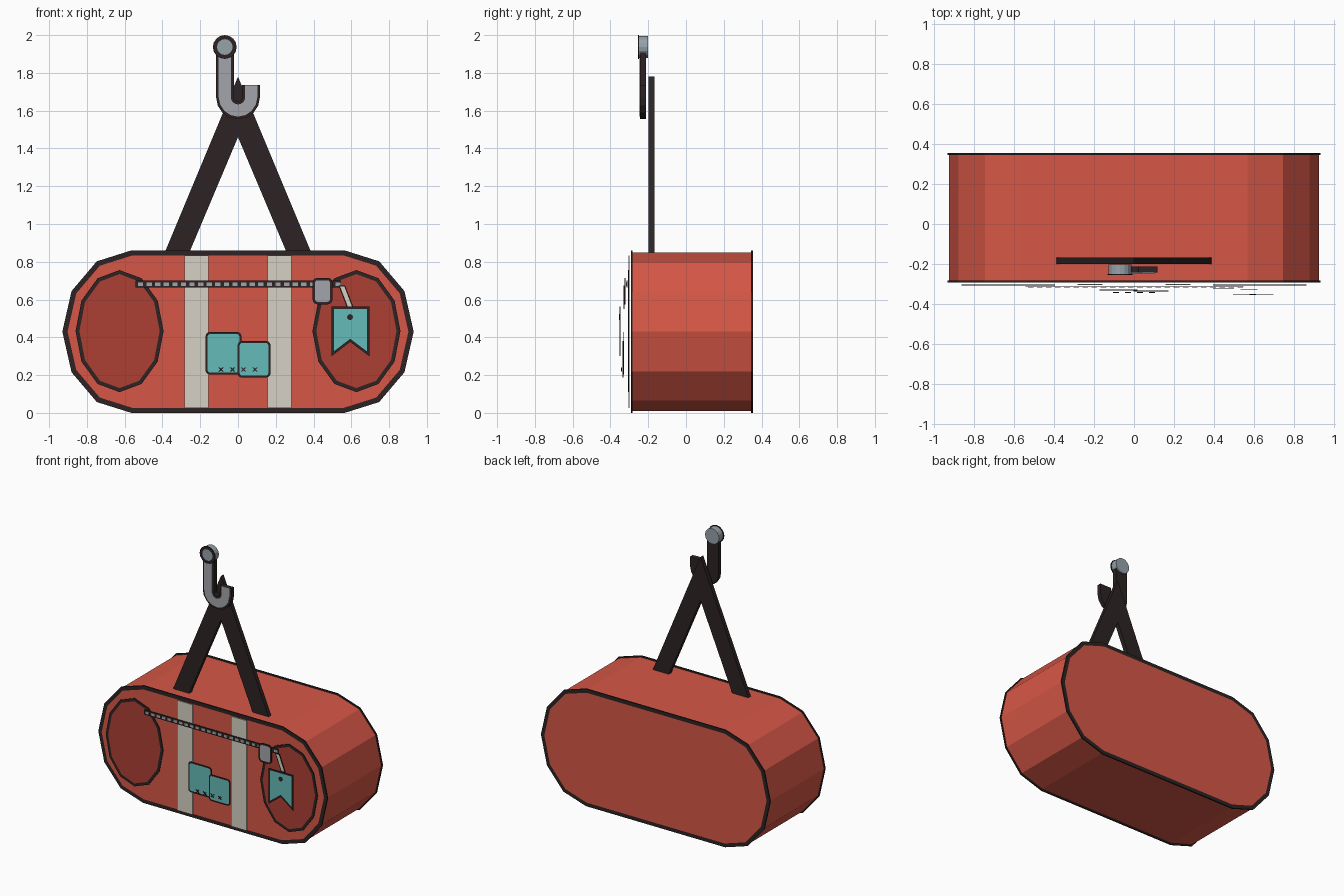
import bpy, bmesh
from math import sin, cos, pi, radians

cube = bpy.data.objects.get("Cube")
if cube:
    bpy.data.objects.remove(cube)


def material(name, r, g, b):
    # 8-bit display colour converted to linear
    lin = [((c / 255 + 0.055) / 1.055) ** 2.4 for c in (r, g, b)] + [1.0]
    m = bpy.data.materials.new(name)
    m.use_nodes = True
    m.diffuse_color = lin
    m.node_tree.nodes["Principled BSDF"].inputs["Base Color"].default_value = lin
    return m


RED = material("bag_red", 214, 87, 70)
MAROON = material("pocket_maroon", 172, 62, 51)
DARK = material("dark_webbing", 45, 35, 35)
CREAM = material("cream_strap", 214, 209, 195)
TEAL = material("teal_patch", 100, 187, 184)
GREY = material("hook_grey", 164, 165, 172)
STEEL = material("steel_blue", 150, 163, 170)


def prism(name, pts, y0, y1, mat, fill=None, border=0.012, side=-1):
    """Extrude an (x, z) outline along y; optionally inset a coloured face on one cap."""
    bm = bmesh.new()
    front = bm.faces.new([bm.verts.new((x, y0, z)) for x, z in pts])
    ext = bmesh.ops.extrude_face_region(bm, geom=[front], use_keep_orig=True)
    for v in ext["geom"]:
        if isinstance(v, bmesh.types.BMVert):
            v.co.y = y1
    bmesh.ops.recalc_face_normals(bm, faces=bm.faces[:])
    if fill:
        cap = max(bm.faces, key=lambda f: f.normal.y * side)
        bmesh.ops.inset_region(bm, faces=[cap], thickness=border,
                               use_even_offset=True, use_boundary=True)
        cap.material_index = 1
    mesh = bpy.data.meshes.new(name)
    bm.to_mesh(mesh)
    bm.free()
    mesh.materials.append(mat)
    if fill:
        mesh.materials.append(fill)
    ob = bpy.data.objects.new(name, mesh)
    bpy.context.collection.objects.link(ob)
    return ob


def plate(name, pts, y, mat, fill=None, border=0.012):
    return prism(name, pts, y, y + 0.004, mat, fill, border)


def ellipse(cx, cz, rx, rz, n):
    return [(cx + rx * cos(2 * pi * i / n), cz + rz * sin(2 * pi * i / n)) for i in range(n)]


def rect(x0, x1, z0, z1):
    return [(x0, z0), (x1, z0), (x1, z1), (x0, z1)]


def rounded(x0, x1, z0, z1, r):
    pts = []
    corners = [(x1 - r, z1 - r), (x0 + r, z1 - r), (x0 + r, z0 + r), (x1 - r, z0 + r)]
    for k, (cx, cz) in enumerate(corners):
        for a in (0, 30, 60, 90):
            t = radians(a + 90 * k)
            pts.append((cx + r * cos(t), cz + r * sin(t)))
    return pts


def capsule(rx, rz):
    # Straight top and bottom with six-sided rounded ends
    pts = []
    for side, start in ((1, -90), (-1, 90)):
        for i in range(7):
            t = radians(start + 30 * i)
            pts.append((side * 0.565 + rx * cos(t), 0.43 + rz * sin(t)))
    return pts


# Bag body with dark piping around both ends
prism("bag_body", capsule(0.358, 0.42), -0.284, 0.347, RED)
prism("front_piping", capsule(0.365, 0.43), -0.292, -0.282, DARK, RED, 0.027)
prism("back_piping", capsule(0.365, 0.43), 0.344, 0.354, DARK, RED, 0.027, side=1)

# Round pockets and cream straps on the front
for label, s in (("right", -1), ("left", 1)):
    plate(label + "_pocket", ellipse(s * 0.627, 0.433, 0.233, 0.323, 12), -0.306, DARK, MAROON, 0.02)
    plate(label + "_cream_strap", rect(s * 0.22 - 0.063, s * 0.22 + 0.063, 0.026, 0.834), -0.304, CREAM)

# Zip with teeth, slider and tag cord
plate("zip_tape", rect(-0.542, 0.545, 0.664, 0.7), -0.315, DARK)
for i in range(24):
    x = -0.53 + i * 0.0455
    plate("zip_tooth", rect(x, x + 0.028, 0.673, 0.691), -0.318, GREY)
plate("zip_slider", rounded(0.395, 0.5, 0.575, 0.715, 0.025), -0.325, DARK, GREY, 0.013)
plate("tag_cord", [(0.532, 0.675), (0.567, 0.675), (0.615, 0.55), (0.58, 0.55)],
      -0.33, DARK, CREAM, 0.006)

# Swallow-tailed tag with eyelet
plate("tag", [(0.495, 0.3), (0.594, 0.376), (0.695, 0.3), (0.695, 0.562), (0.495, 0.562)],
      -0.352, DARK, TEAL, 0.013)
plate("tag_eyelet", ellipse(0.593, 0.507, 0.016, 0.016, 8), -0.355, DARK)

# Sewn patches with cross stitches
plate("large_patch", rounded(-0.172, 0.018, 0.203, 0.428, 0.022), -0.331, DARK, TEAL, 0.011)
plate("small_patch", rounded(-0.002, 0.172, 0.187, 0.381, 0.022), -0.336, DARK, TEAL, 0.011)
for x in (-0.09, -0.03, 0.03, 0.09):
    for s in (-1, 1):
        a, w, z = 0.011, 0.004, 0.23
        plate("cross_stitch", [(x - s * a - w, z - a), (x - s * a + w, z - a),
                               (x + s * a + w, z + a), (x + s * a - w, z + a)], -0.343, DARK)

# Carrying sling
prism("sling", [(-0.4, 0.82), (-0.27, 0.82), (0, 1.46), (0.27, 0.82), (0.4, 0.82), (0, 1.78)],
      -0.199, -0.168, DARK)


def hook_outline(inner, outer, top):
    arc = [radians(180 + 22.5 * i) for i in range(9)]
    cz = 1.671
    pts = [(-outer, top)] + [(outer * cos(t), cz + outer * sin(t)) for t in arc]
    pts += [(outer, 1.735), (inner, 1.735)]
    pts += [(inner * cos(t), cz + inner * sin(t)) for t in reversed(arc)]
    return pts + [(-inner, top)]


# Hook with pale front face and round pivot
prism("hook", hook_outline(0.022, 0.116, 1.92), -0.243, -0.212, DARK)
plate("hook_face", hook_outline(0.038, 0.102, 1.91), -0.246, GREY)
prism("hook_pivot", ellipse(-0.07, 1.937, 0.057, 0.057, 16), -0.25, -0.202, STEEL)
prism("pivot_rim", ellipse(-0.07, 1.937, 0.063, 0.063, 16), -0.255, -0.249, DARK, STEEL, 0.021)
